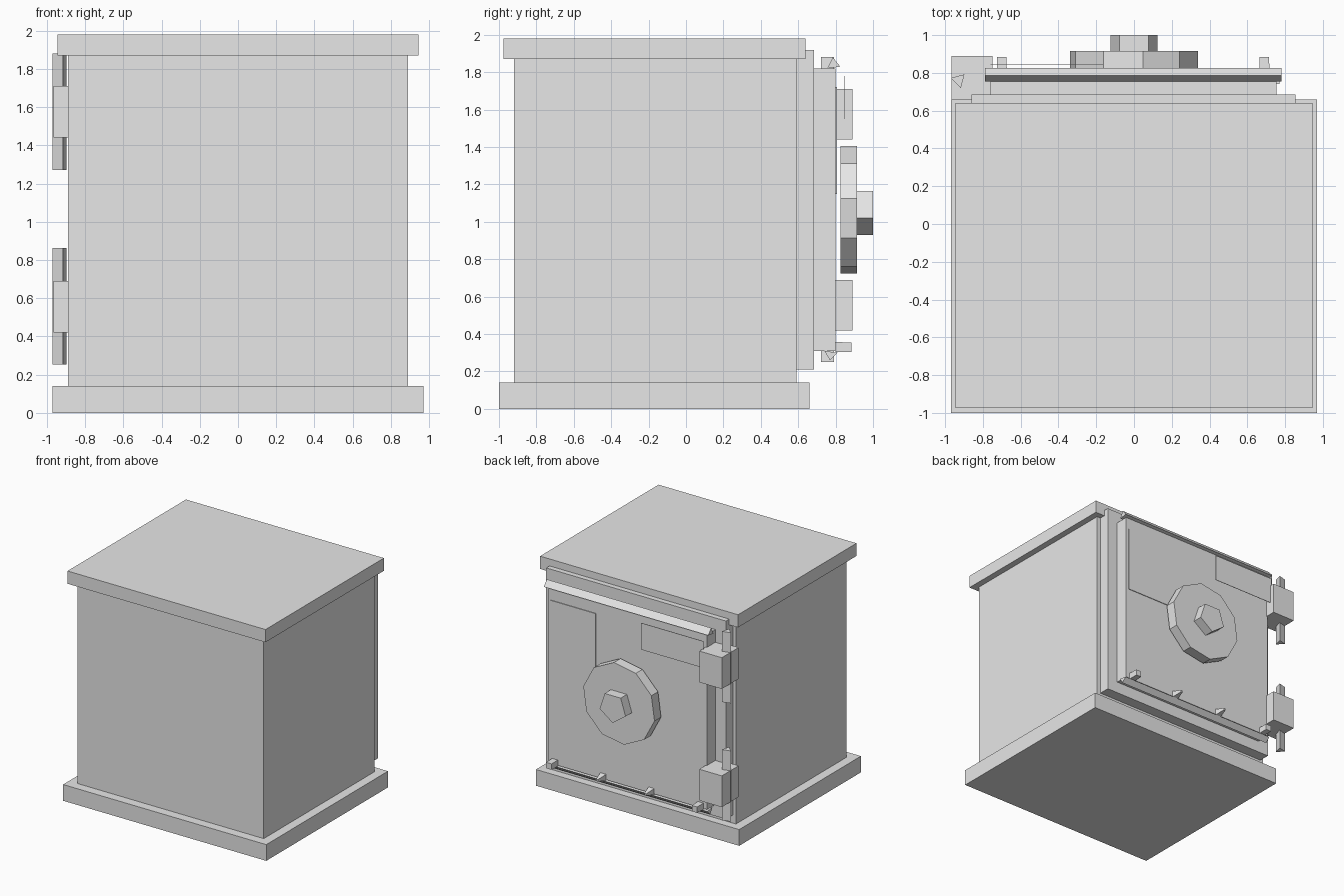
import bpy
import bmesh
from math import pi, radians
from mathutils import Matrix

cube = bpy.data.objects.get("Cube")
if cube:
    bpy.data.objects.remove(cube, do_unlink=True)

GREY = (0.8, 0.8, 0.8, 1.0)
grey = bpy.data.materials.new("light_grey")
grey.use_nodes = True
grey.diffuse_color = GREY
for node in grey.node_tree.nodes:
    if node.type == 'BSDF_PRINCIPLED':
        node.inputs["Base Color"].default_value = GREY


def finish(name, bm):
    bmesh.ops.recalc_face_normals(bm, faces=bm.faces)
    mesh = bpy.data.meshes.new(name)
    bm.to_mesh(mesh)
    bm.free()
    mesh.materials.append(grey)
    obj = bpy.data.objects.new(name, mesh)
    bpy.context.collection.objects.link(obj)
    return obj


def box(name, x, y, z):
    """Box from (low, high) pairs on each axis."""
    bm = bmesh.new()
    bmesh.ops.create_cube(bm, size=1)
    spans = (x, y, z)
    size = [b - a for a, b in spans]
    mid = [(a + b) / 2 for a, b in spans]
    bmesh.ops.transform(bm, verts=bm.verts,
                        matrix=Matrix.Translation(mid) @ Matrix.Diagonal((*size, 1)))
    return finish(name, bm)


def prism(name, sides, r1, r2, depth, centre, axis='Z', turn=0):
    """Regular prism or taper along z or y."""
    bm = bmesh.new()
    bmesh.ops.create_cone(bm, cap_ends=True, segments=sides,
                          radius1=r1, radius2=r2, depth=depth)
    tilt = Matrix.Rotation(-pi / 2 if axis == 'Y' else 0, 4, 'X')
    bmesh.ops.transform(bm, verts=bm.verts, matrix=Matrix.Translation(centre)
                        @ tilt @ Matrix.Rotation(radians(turn), 4, 'Z'))
    return finish(name, bm)


def rail(name, profile, x0, x1):
    """Extrude a (y, z) profile along x."""
    bm = bmesh.new()
    face = bm.faces.new([bm.verts.new((x0, y, z)) for y, z in profile])
    new = bmesh.ops.extrude_face_region(bm, geom=[face])["geom"]
    bmesh.ops.translate(bm, vec=(x1 - x0, 0, 0),
                        verts=[v for v in new if isinstance(v, bmesh.types.BMVert)])
    return finish(name, bm)


# Cabinet
box("base", (-0.97, 0.97), (-1.0, 0.66), (0, 0.14))
box("cabinet", (-0.89, 0.89), (-0.92, 0.59), (0.14, 1.87))
box("top_slab", (-0.945, 0.945), (-0.975, 0.64), (1.87, 1.98))

# Door and surround
box("door_frame", (-0.86, 0.855), (0.585, 0.685), (0.21, 1.92))
box("door", (-0.76, 0.755), (0.685, 0.80), (0.31, 1.82))
rail("top_rail", [(0.755, 1.82), (0.785, 1.88), (0.825, 1.83)], -0.79, 0.78)
rail("bottom_rail", [(0.74, 0.31), (0.77, 0.26), (0.81, 0.30)], -0.77, 0.77)

# Thin plates on the door
box("side_plate", (0.30, 0.73), (0.80, 0.806), (1.15, 1.72))
box("name_plate", (-0.76, -0.165), (0.844, 0.848), (1.55, 1.78))

# Hand wheel and hub
prism("hand_wheel", 10, 0.345, 0.345, 0.09, (0, 0.87, 1.065), 'Y', 8)
prism("wheel_hub", 5, 0.13, 0.13, 0.085, (0, 0.9575, 1.06), 'Y')

# Hinges, each a block on a three-sided pin
for name, z in (("lower", 0.42), ("upper", 1.44)):
    box(name + "_hinge_block", (-0.965, -0.75), (0.66, 0.89), (z, z + 0.27))
    prism(name + "_hinge_pin", 3, 0.043, 0.043, 0.61, (-0.928, 0.762, z + 0.137), turn=75)

# Studs along the bottom of the door
for i, x in enumerate((-0.70, -0.23, 0.23, 0.69)):
    inner = i in (1, 2)
    prism(f"door_stud_{i + 1}", 4, 0.038, 0.012 if inner else 0.036,
          0.085, (x, 0.842, 0.33), 'Y', 45)
